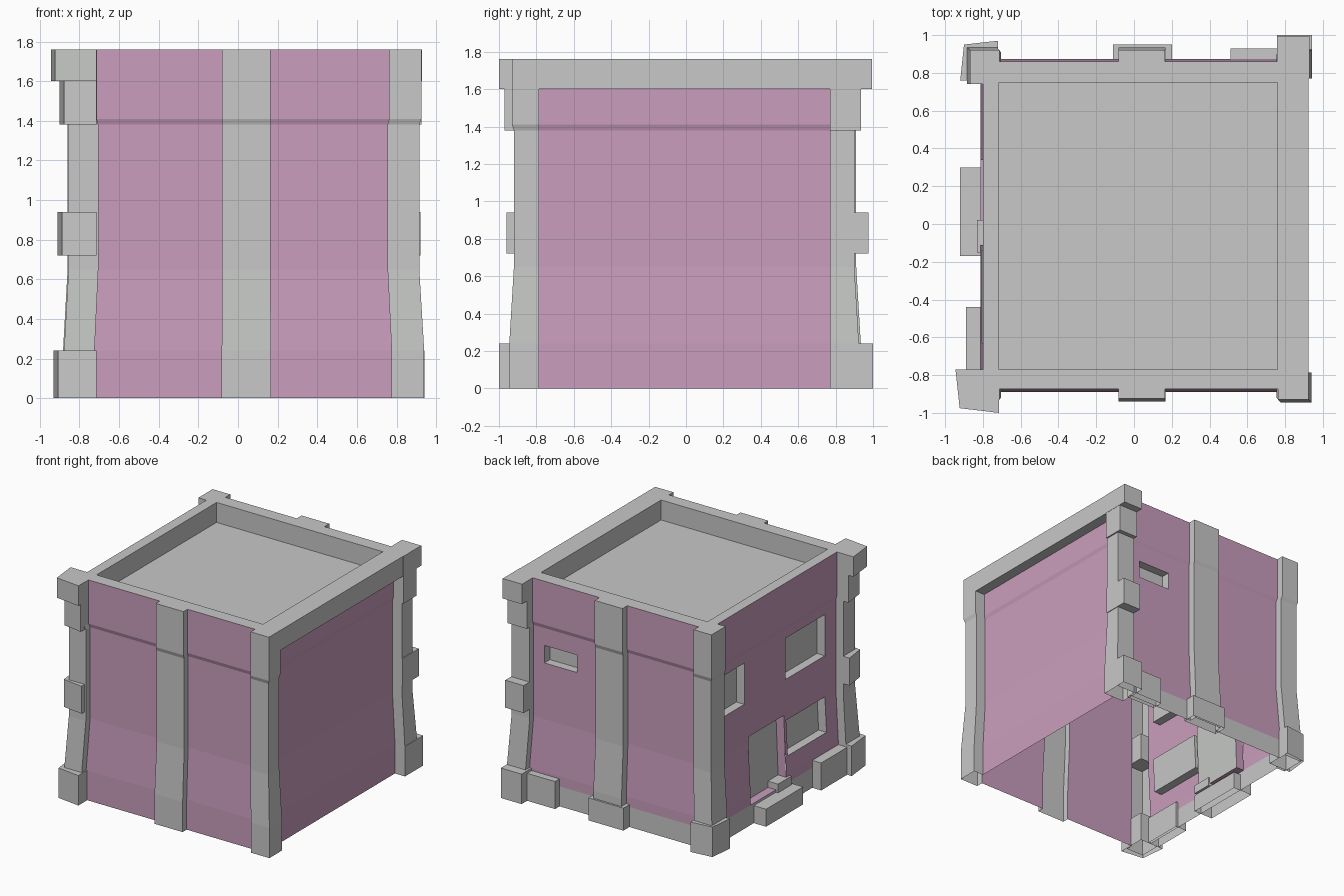
import bpy, bmesh
from mathutils import Vector

if "Cube" in bpy.data.objects:
    bpy.data.objects.remove(bpy.data.objects["Cube"])


def material(name, rgb):
    m = bpy.data.materials.new(name)
    m.diffuse_color = (*rgb, 1)
    m.use_nodes = True
    m.node_tree.nodes["Principled BSDF"].inputs["Base Color"].default_value = m.diffuse_color
    return m


MATS = [material("pale grey stone", (0.57, 0.58, 0.57)),
        material("pink plaster", (0.59, 0.34, 0.51))]
GREY, PINK = 0, 1


def finish(bm, name):
    me = bpy.data.meshes.new(name)
    bm.to_mesh(me)
    bm.free()
    for m in MATS:
        me.materials.append(m)
    ob = bpy.data.objects.new(name, me)
    bpy.context.collection.objects.link(ob)
    return ob


def face(bm, pts, mat=GREY):
    f = bm.faces.new([bm.verts.new(p) for p in pts])
    f.material_index = mat
    return f


# Flare of the building with height: wide foot, slim middle, slight upper lip
FLARE = [(0, 1.027), (0.24, 1.027), (0.65, 1.0), (1.38, 1.0), (1.41, 1.011), (1.76, 1.011)]


def pos(p, z):
    for (za, a), (zb, b) in zip(FLARE, FLARE[1:]):
        if z <= zb + 1e-6:
            s = a + (b - a) * (z - za) / (zb - za)
            break
    return Vector((p[0] * s, p[1] * (s if abs(p[1]) > 0.8 else 1), z))


# Plan outline, counter-clockwise: (x, y, kind of the side that starts here)
OUTLINE = [
    (-.855, -.92, "g"), (-.705, -.92, "g"), (-.705, -.865, "front"),
    (-.08, -.865, "g"), (-.08, -.915, "g"), (.163, -.915, "g"), (.163, -.865, "front"),
    (.755, -.865, "g"), (.755, -.92, "g"), (.915, -.92, "g"), (.915, -.785, "g"),
    (.83, -.785, "right"), (.83, .77, "g"), (.915, .77, "g"), (.915, .90, "g"),
    (.755, .90, "g"), (.755, .85, "back_window"), (.163, .85, "g"), (.163, .91, "g"),
    (-.08, .91, "g"), (-.08, .85, "back"), (-.705, .85, "g"), (-.705, .91, "g"),
    (-.86, .91, "g"), (-.86, .74, "g"), (-.79, .74, "left"), (-.79, -.77, "g"),
    (-.855, -.77, "g")]
# Openings: start, end along the wall axis, z0, z1, jamb colour
HOLES = {"back_window": [(.66, .37, 1.10, 1.24, GREY)],
         "left": [(.34, -.11, .16, .70, PINK), (.70, .39, .98, 1.31, GREY),
                  (-.13, -.63, .98, 1.31, GREY), (-.14, -.63, .37, .65, GREY)]}
ZS = [0, .16, .24, .37, .65, .70, .98, 1.10, 1.24, 1.31, 1.38, 1.41, 1.60, 1.76]

# Walls and pillars as one thin shell
bm = bmesh.new()
n = len(OUTLINE)
for i, (x, y, kind) in enumerate(OUTLINE):
    a, b = Vector((x, y)), Vector(OUTLINE[(i + 1) % n][:2])
    holes = HOLES.get(kind, [])
    axis = 0 if abs(b.x - a.x) > abs(b.y - a.y) else 1
    us = {a[axis], b[axis]} | {u for h in holes for u in h[:2]}
    us = sorted(us, reverse=b[axis] < a[axis])

    def at(u):
        p = a.copy()
        p[axis] = u
        return p
    for u0, u1 in zip(us, us[1:]):
        for z0, z1 in zip(ZS, ZS[1:]):
            um, zm = (u0 + u1) / 2, (z0 + z1) / 2
            if any(h[1] < um < h[0] and h[2] < zm < h[3] for h in holes):
                continue
            plinth = kind[:4] in ("back", "left") and z1 <= .16
            mat = GREY if kind == "g" or plinth else PINK
            face(bm, [pos(at(u0), z0), pos(at(u1), z0), pos(at(u1), z1), pos(at(u0), z1)], mat)
    # recessed panes and door with their jambs
    inward = Vector((0, -.07, 0)) if axis == 0 else Vector((.07, 0, 0))
    for u0, u1, z0, z1, jamb in holes:
        o = [pos(at(u0), z0), pos(at(u1), z0), pos(at(u1), z1), pos(at(u0), z1)]
        r = [p + inward for p in o]
        face(bm, r)
        for k in range(4):
            j = (k + 1) % 4
            face(bm, [o[k], o[j], r[j], r[k]], jamb)
finish(bm, "walls_and_pillars")

# Parapet top with sunken flat roof
bm = bmesh.new()
INNER = [(-.715, -.77), (.76, -.77), (.76, .75), (-.715, .75)]
edges = []
for loop in ([pos(p, 1.76) for p in OUTLINE], [Vector((*p, 1.76)) for p in INNER]):
    vs = [bm.verts.new(p) for p in loop]
    edges += [bm.edges.new((vs[k], vs[(k + 1) % len(vs)])) for k in range(len(vs))]
bmesh.ops.triangle_fill(bm, edges=edges, use_beauty=True, normal=(0, 0, 1))
bm.normal_update()
for f in bm.faces:
    if f.normal.z < 0:
        f.normal_flip()
for k in range(4):
    p, q = INNER[k], INNER[(k + 1) % 4]
    face(bm, [(*q, 1.6), (*p, 1.6), (*p, 1.76), (*q, 1.76)])
face(bm, [(*p, 1.6) for p in INNER])
finish(bm, "parapet_and_roof")


def block(name, quad, z0, z1):
    """Stone block from a counter-clockwise plan; ground blocks are open below."""
    bm = bmesh.new()
    for k in range(4):
        p, q = quad[k], quad[(k + 1) % 4]
        face(bm, [(*p, z0), (*q, z0), (*q, z1), (*p, z1)])
    face(bm, [(*p, z1) for p in quad])
    if z0 > 0:
        face(bm, [(*p, z0) for p in reversed(quad)])
    bmesh.ops.remove_doubles(bm, verts=bm.verts[:], dist=1e-5)
    return finish(bm, name)


def rect(x0, x1, y0, y1):
    return [(x0, y0), (x1, y0), (x1, y1), (x0, y1)]


# Beam over the right wall
block("right_beam", rect(.835, .925, -.785, .77), 1.6, 1.76)

# Uneven corner stones, front left and back right: outer x, outer y, heights
for k, (x, y, z0, z1) in enumerate([(-.93, -1.0, 0, .24), (-.91, -.96, .72, .94),
                                    (-.90, -.97, 1.38, 1.6), (-.945, -1.0, 1.6, 1.76)]):
    block(f"front_left_stone_{k}",
          [(x, -.77), (x + .022, y + .025), (-.715, y), (-.715, -.77)], z0, z1)
for k, (x, y, z0, z1) in enumerate([(.942, 1.0, 0, .24), (.92, .975, .72, .94),
                                    (.926, .935, 1.38, 1.6), (.928, .995, 1.6, 1.76)]):
    block(f"back_right_stone_{k}", rect(.757, x, .77, y), z0, z1)
block("back_left_foot", [(-.92, .76), (-.72, .76), (-.72, .97), (-.90, .95)], 0, .24)

# Foot stones along the back and left walls
block("back_pillar_foot", rect(-.11, .20, .84, .95), 0, .18)
block("back_foot_stone", rect(.51, .77, .84, .93), 0, .22)
block("left_foot_stone", rect(-.89, -.79, -.77, -.44), 0, .22)

# Door steps
block("door_step", rect(-.92, -.75, -.17, .30), 0, .14)
block("upper_step", rect(-.83, -.73, -.15, .02), .14, .21)
